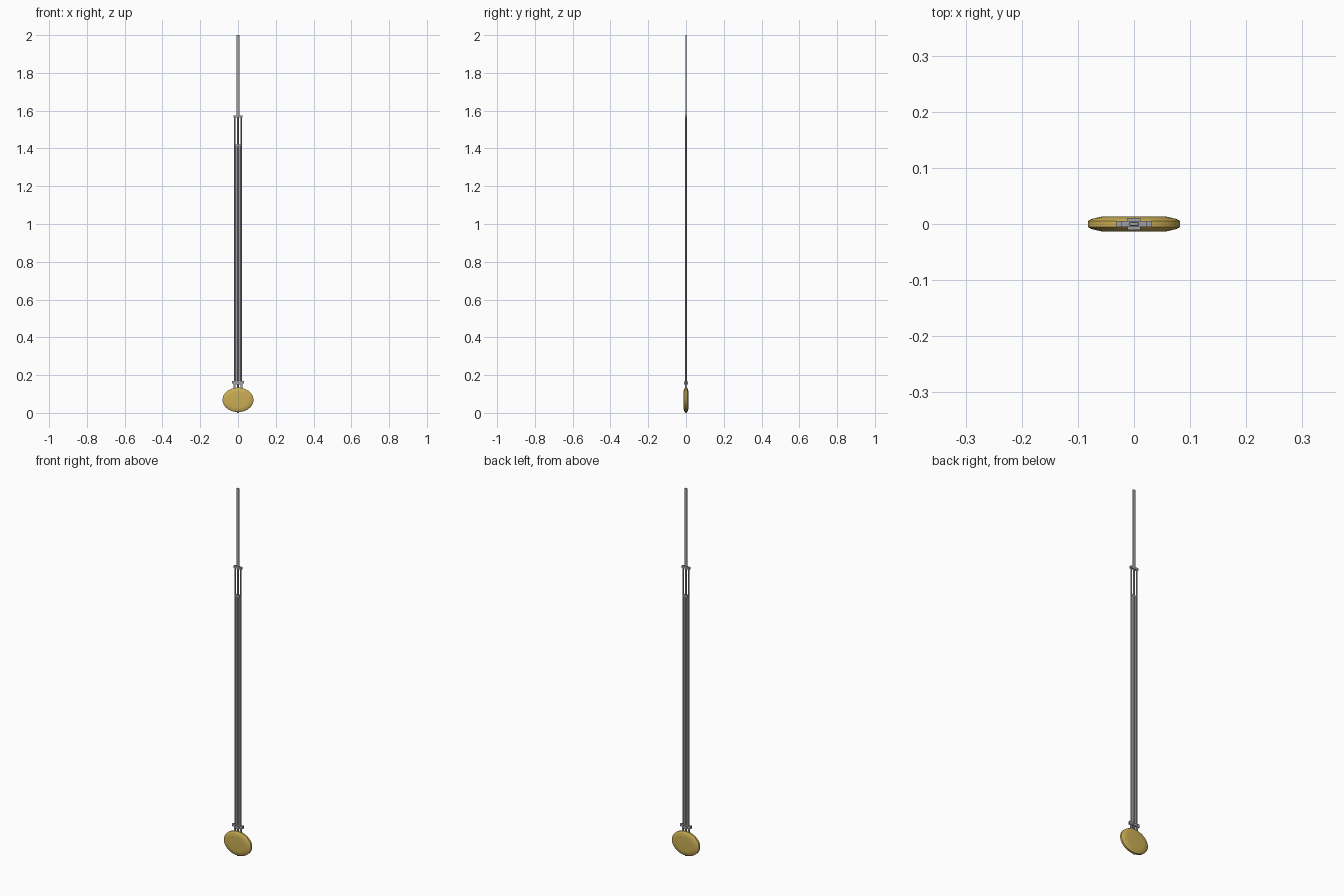
import bpy, bmesh, math
from mathutils import Matrix

if "Cube" in bpy.data.objects:
    bpy.data.objects.remove(bpy.data.objects["Cube"])

def mat(name, c):
    m = bpy.data.materials.new(name)
    m.diffuse_color = (*c, 1)
    m.use_nodes = True
    m.node_tree.nodes["Principled BSDF"].inputs["Base Color"].default_value = m.diffuse_color
    return m

brass = mat("brass", (0.60, 0.42, 0.09))
steel = mat("steel", (0.36, 0.36, 0.38))

def finish(name, bm, m, smooth=True):
    bmesh.ops.recalc_face_normals(bm, faces=bm.faces)
    me = bpy.data.meshes.new(name)
    bm.to_mesh(me)
    bm.free()
    ob = bpy.data.objects.new(name, me)
    bpy.context.collection.objects.link(ob)
    me.materials.append(m)
    if smooth:
        bpy.ops.object.select_all(action='DESELECT')
        ob.select_set(True)
        bpy.context.view_layer.objects.active = ob
        bpy.ops.object.shade_smooth_by_angle(angle=math.radians(30))
    return ob

def box(name, x, y, z0, z1, sx, sy, m=steel):
    bm = bmesh.new()
    bmesh.ops.create_cube(bm, size=1, matrix=Matrix.Translation((x, y, (z0 + z1) / 2))
                          @ Matrix.Diagonal((sx, sy, z1 - z0, 1)))
    return finish(name, bm, m, False)

def rod(name, x, z0, z1, r, y=0, m=steel):
    bm = bmesh.new()
    bmesh.ops.create_cone(bm, cap_ends=True, segments=16, radius1=r, radius2=r, depth=z1 - z0,
                          matrix=Matrix.Translation((x, y, (z0 + z1) / 2)))
    return finish(name, bm, m)

# lens-shaped oval bob: profile (radius, y) spun round the y axis, then squashed
prof = [(0, -.0125), (.05, -.0135), (.058, -.013), (.07, -.0105), (.078, -.008), (.082, -.005),
        (.082, .005), (.078, .008), (.07, .0105), (.058, .013), (.05, .0135), (0, .0125)]
bm = bmesh.new()
vs = [bm.verts.new((r, y, 0)) for r, y in prof]
es = [bm.edges.new(p) for p in zip(vs, vs[1:])]
bmesh.ops.spin(bm, geom=vs + es, cent=(0, 0, 0), axis=(0, 1, 0), angle=2 * math.pi, steps=48)
bmesh.ops.remove_doubles(bm, verts=bm.verts, dist=1e-5)
bmesh.ops.transform(bm, matrix=Matrix.Translation((0, 0, .069)) @ Matrix.Diagonal((1, 1, .79, 1)), verts=bm.verts)
finish("bob", bm, brass)

# rating nut under the bob
rod("rating_nut", 0, 0, .012, .004)

# lower bracket: crossbar, clevis cheeks, hook stem
box("lower_crossbar", 0, 0, .155, .17, .062, .011)
for s in (-1, 1):
    box("bracket_leg", s * .018, 0, .13, .156, .009, .008)
    box("bracket_plate", 0, s * .008, .15, .165, .024, .005)
rod("bob_stem", 0, .12, .17, .004)

# gridiron rods: outer pair runs up to the upper crossbar, inner set stops short
for s in (-1, 1):
    rod("outer_rod", s * .0165, .165, 1.57, .0042)
    rod("inner_rod", s * .008, .165, 1.42, .0058)
rod("centre_rod", 0, .165, 1.57, .0045)
box("inner_rod_cap", 0, 0, 1.41, 1.42, .026, .011)

# upper crossbar and hanger strip
box("upper_crossbar", 0, 0, 1.563, 1.575, .046, .011)
strip = box("hanger_strip", 0, 0, 1.57, 2.0, .017, .007)
bev = strip.modifiers.new("round", 'BEVEL')
bev.width = .002
bev.segments = 2
